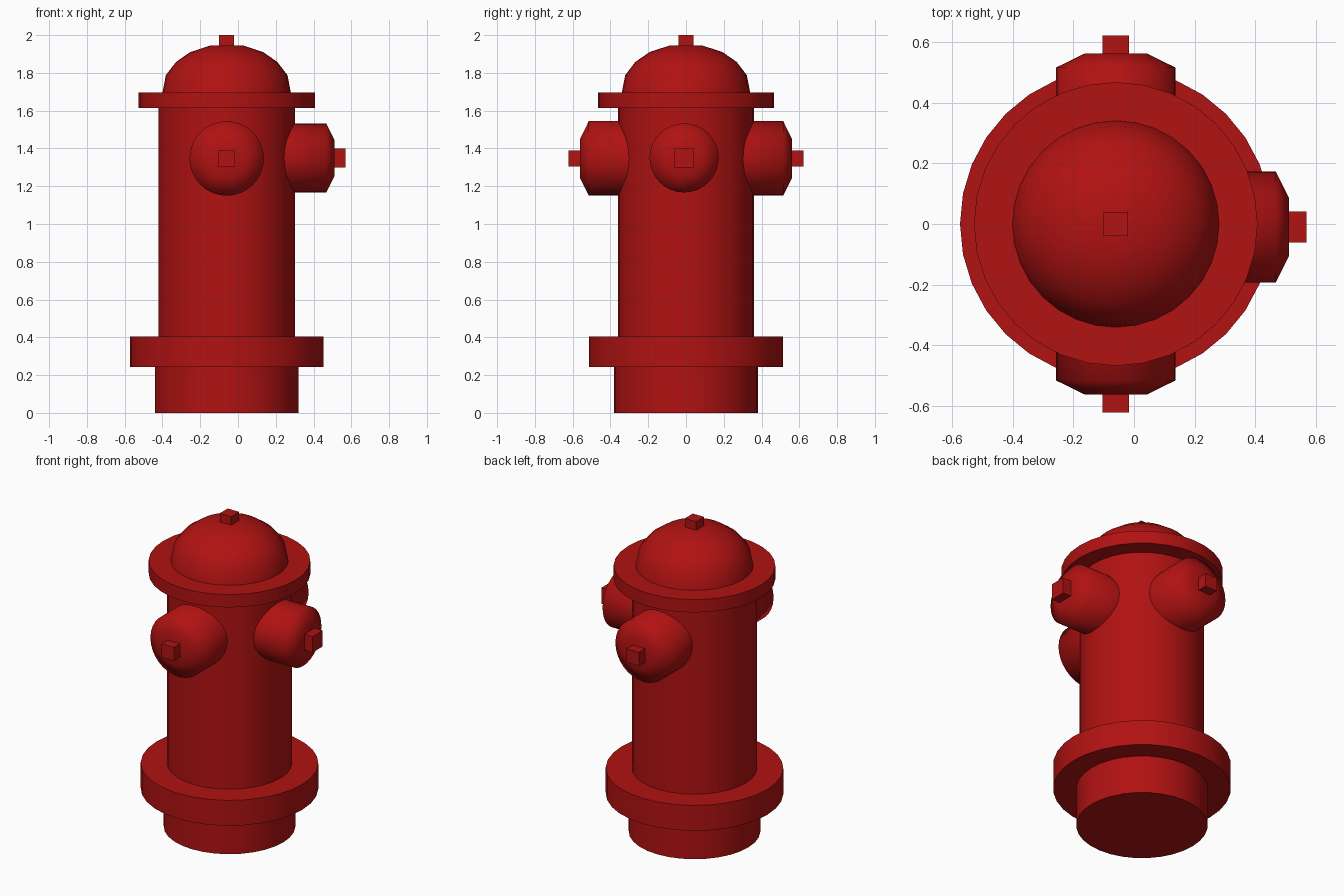
import bpy, bmesh, math
from mathutils import Matrix, Vector

if "Cube" in bpy.data.objects:
    bpy.data.objects.remove(bpy.data.objects["Cube"])

AXIS_X = -0.06   # the barrel axis sits slightly left of the bounding-box centre
SEG = 32

red = bpy.data.materials.new("hydrant red")
red.diffuse_color = (0.44, 0.006, 0.006, 1)
red.use_nodes = True
red.node_tree.nodes["Principled BSDF"].inputs["Base Color"].default_value = red.diffuse_color


def finish(name, bm, matrix, smooth):
    bmesh.ops.recalc_face_normals(bm, faces=bm.faces)
    bm.transform(matrix)
    mesh = bpy.data.meshes.new(name)
    bm.to_mesh(mesh)
    bm.free()
    mesh.materials.append(red)
    obj = bpy.data.objects.new(name, mesh)
    bpy.context.collection.objects.link(obj)
    if smooth:
        bpy.ops.object.select_all(action='DESELECT')
        obj.select_set(True)
        bpy.context.view_layer.objects.active = obj
        bpy.ops.object.shade_smooth_by_angle(angle=math.radians(smooth))
    return obj


def lathe(name, profile, matrix, smooth=40):
    """Closed turned part from (radius, height) points around local z."""
    bm = bmesh.new()
    rings = []
    for r, h in profile:
        rings.append([bm.verts.new((r * math.cos(2 * math.pi * i / SEG),
                                    r * math.sin(2 * math.pi * i / SEG), h))
                      for i in range(SEG)])
    for a, b in zip(rings, rings[1:]):
        for i in range(SEG):
            j = (i + 1) % SEG
            bm.faces.new((a[i], a[j], b[j], b[i]))
    bm.faces.new(rings[0])
    bm.faces.new(rings[-1])
    return finish(name, bm, matrix, smooth)


def nut(name, half, low, high, matrix):
    """Square nut along local z."""
    bm = bmesh.new()
    bmesh.ops.create_cube(bm, size=1)
    bm.transform(Matrix.Translation((0, 0, (low + high) / 2))
                 @ Matrix.Diagonal((2 * half, 2 * half, high - low, 1)))
    return finish(name, bm, matrix, 0)


def outward(origin, direction):
    """Frame whose local z points along direction."""
    return Matrix.Translation(origin) @ Vector(direction).to_track_quat('Z', 'Y').to_matrix().to_4x4()


up = Matrix.Translation((AXIS_X, 0, 0))

# Upright barrel parts
lathe("base", [(0.38, 0), (0.38, 0.245)], up)
lathe("lower_flange", [(0.513, 0.243), (0.513, 0.405)], up)
lathe("barrel", [(0.361, 0.405), (0.361, 1.615)], up)
lathe("upper_flange", [(0.467, 1.613), (0.467, 1.695)], up)

# Domed bonnet with its operating nut
lathe("bonnet", [(0.34, 1.695), (0.322, 1.788), (0.268, 1.858),
                 (0.193, 1.91), (0.087, 1.945)], up)
nut("bonnet_nut", 0.04, 1.90, 2.0, up)

# Front and back hose outlets
for side, d in (("front", -1), ("back", 1)):
    frame = outward((AXIS_X, 0, 1.347), (0, d, 0))
    lathe(side + "_outlet", [(0.197, 0.25), (0.197, 0.515), (0.103, 0.561)], frame, 70)
    nut(side + "_outlet_nut", 0.043, 0.54, 0.621, frame)

# Right hose outlet, slightly smaller
frame = outward((0, -0.01, 1.35), (1, 0, 0))
lathe("right_outlet", [(0.183, 0.2), (0.183, 0.467), (0.095, 0.511)], frame, 70)
nut("right_outlet_nut", 0.051, 0.49, 0.568, frame)
